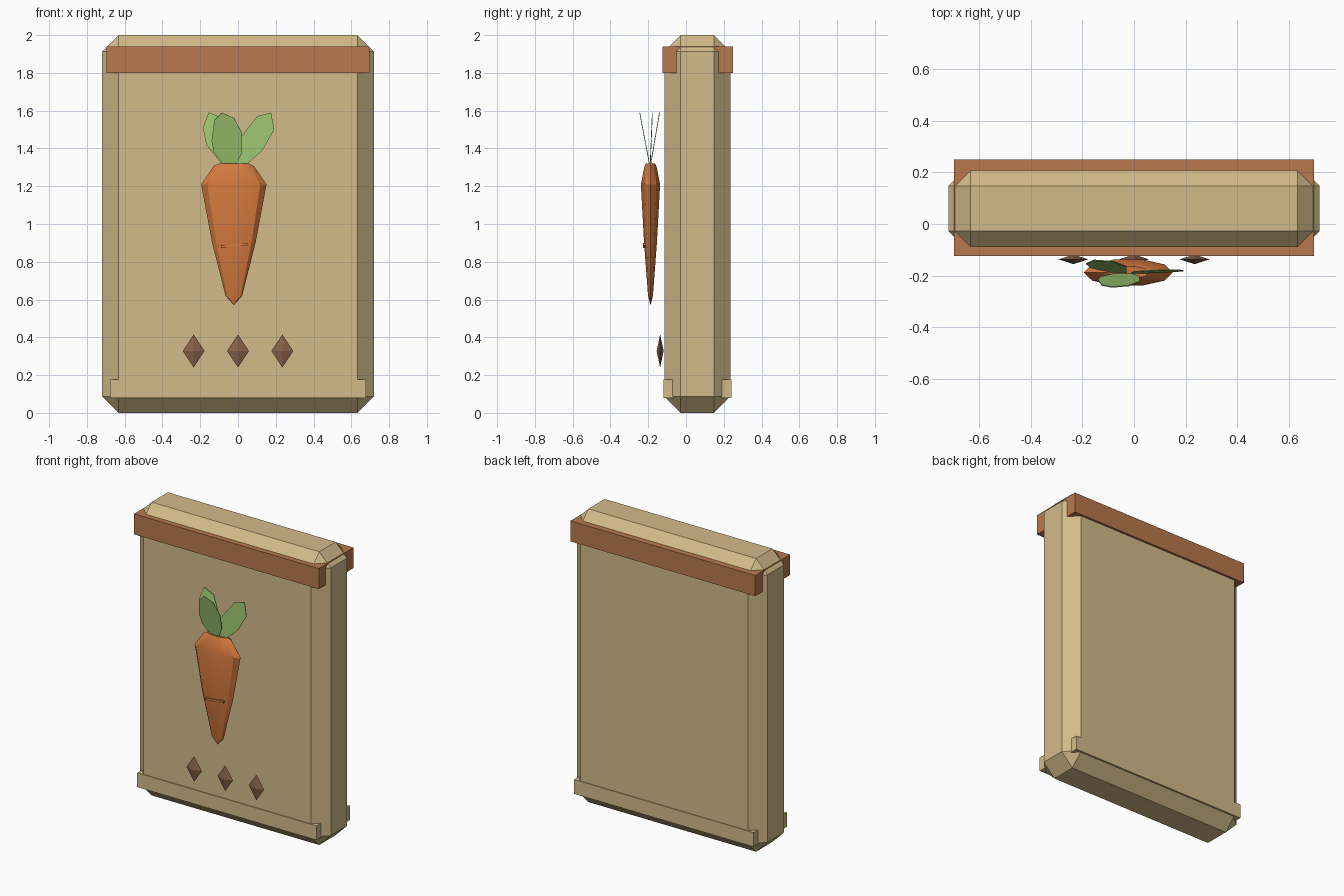
import bpy
import bmesh
import math
from mathutils import Vector

default_cube = bpy.data.objects.get("Cube")
if default_cube:
    bpy.data.objects.remove(default_cube, do_unlink=True)


def make_material(name, rgb):
    """Flat material from an sRGB colour given in 0-255."""
    linear = [((c / 255 + 0.055) / 1.055) ** 2.4 for c in rgb] + [1.0]
    mat = bpy.data.materials.new(name)
    mat.use_nodes = True
    mat.diffuse_color = linear
    mat.node_tree.nodes["Principled BSDF"].inputs["Base Color"].default_value = linear
    return mat


tan = make_material("tan paper", (211, 187, 138))
brown = make_material("brown trim", (184, 121, 77))
orange = make_material("carrot orange", (212, 121, 62))
green = make_material("leaf green", (156, 198, 112))
dark = make_material("seed brown", (136, 97, 72))


def finish(bm, name, mat):
    """Turn a bmesh into a named, coloured object."""
    bmesh.ops.recalc_face_normals(bm, faces=bm.faces)
    mesh = bpy.data.meshes.new(name)
    bm.to_mesh(mesh)
    bm.free()
    mesh.materials.append(mat)
    obj = bpy.data.objects.new(name, mesh)
    bpy.context.collection.objects.link(obj)
    return obj


def make_box(name, mat, low, high, chamfer=0.0):
    """Box between two corners, with optional single-step chamfer."""
    low, high = Vector(low), Vector(high)
    bm = bmesh.new()
    bmesh.ops.create_cube(bm, size=1)
    for v in bm.verts:
        v.co = v.co * (high - low) + (low + high) / 2
    if chamfer:
        bmesh.ops.bevel(bm, geom=bm.edges[:], offset=chamfer, segments=1,
                        affect='EDGES', profile=0.5)
    return finish(bm, name, mat)


def make_lathe(name, mat, centre, rings, sides, depth_ratio):
    """Stack of flattened rings (radius, height); zero radius makes a tip."""
    bm = bmesh.new()
    loops = []
    for radius, z in rings:
        count = sides if radius else 1
        loops.append([bm.verts.new((
            centre[0] + radius * math.cos(math.tau * i / sides),
            centre[1] + radius * depth_ratio * math.sin(math.tau * i / sides),
            z)) for i in range(count)])
    for a, b in zip(loops, loops[1:]):
        for i in range(sides):
            j = (i + 1) % sides
            corners = [a[i % len(a)], a[j % len(a)], b[j % len(b)], b[i % len(b)]]
            bm.faces.new(list(dict.fromkeys(corners)))
    return finish(bm, name, mat)


def make_leaf(name, outline, tip_y):
    """Thin leaf from an (x, z) outline, leaning to tip_y at its top."""
    base_z, top_z = 1.3, 1.59
    bm = bmesh.new()
    verts = [bm.verts.new((x, -0.19 + (tip_y + 0.19) * (z - base_z) / (top_z - base_z), z))
             for x, z in outline]
    bm.faces.new(verts)
    leaf = finish(bm, name, green)
    solid = leaf.modifiers.new("thickness", 'SOLIDIFY')
    solid.thickness = 0.004
    solid.offset = 0


# Packet body and the two bands wrapped around it
make_box("packet_body", tan, (-0.72, -0.115, 0), (0.72, 0.235, 2), chamfer=0.087)
make_box("top_band", brown, (-0.697, -0.125, 1.8), (0.697, 0.25, 1.94))
make_box("bottom_band", tan, (-0.677, -0.12, 0.08), (0.677, 0.24, 0.177))

# Carrot with a shallow crease across the front
carrot = make_lathe("carrot_root", orange, (-0.022, -0.188),
                    [(0, 0.57), (0.044, 0.62), (0.115, 0.9), (0.173, 1.21),
                     (0.108, 1.305), (0.08, 1.32), (0, 1.315)], 10, 0.31)
bpy.context.view_layer.objects.active = carrot
carrot.select_set(True)
bpy.ops.object.shade_smooth_by_angle(angle=math.radians(30))
carrot.select_set(False)
crease = make_box("carrot_crease", orange,
                  (-0.07, -0.005, -0.007), (0.07, 0.008, 0.007))
crease.location = (-0.02, -0.222, 0.887)
crease.rotation_euler.y = -0.09

# Carrot leaves
make_leaf("left_back_leaf", [(-0.08, 1.31), (-0.168, 1.42), (-0.186, 1.51), (-0.155, 1.59),
                             (-0.08, 1.56), (-0.03, 1.45), (-0.03, 1.31)], -0.14)
make_leaf("front_leaf", [(-0.07, 1.31), (-0.128, 1.38), (-0.14, 1.44), (-0.125, 1.55),
                         (-0.085, 1.59), (-0.02, 1.56), (0.022, 1.48), (0.022, 1.38),
                         (-0.01, 1.31)], -0.245)
make_leaf("right_leaf", [(-0.01, 1.31), (0.0, 1.44), (0.1, 1.57), (0.175, 1.59),
                         (0.192, 1.5), (0.13, 1.39), (0.04, 1.31)], -0.178)

# Row of diamond seeds
for label, x in (("right", -0.235), ("middle", 0), ("left", 0.235)):
    make_lathe(label + "_seed", dark, (x, -0.137),
               [(0, 0.24), (0.058, 0.328), (0, 0.415)], 4, 0.32)
